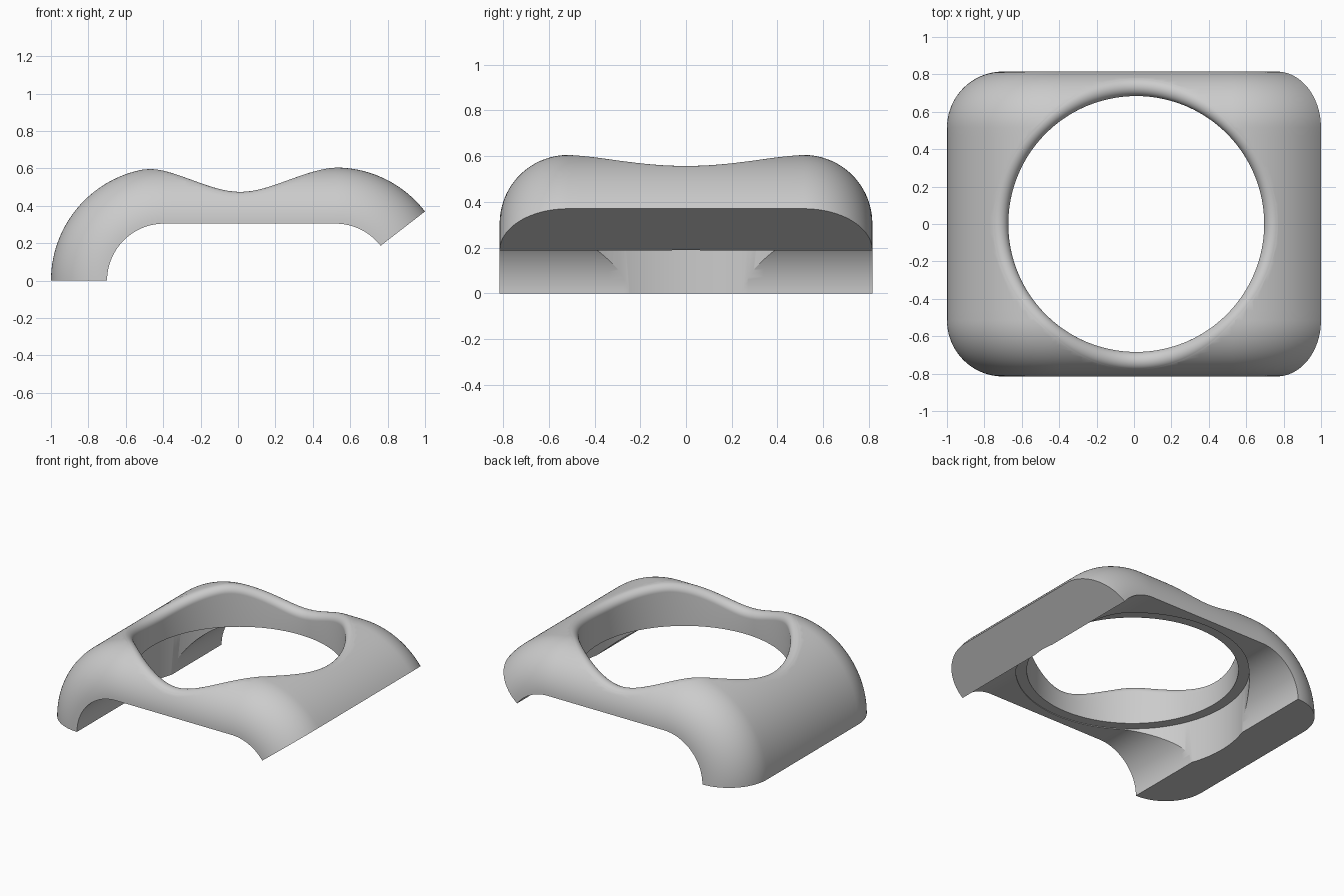
import bpy
import bmesh
from math import sin, cos, pi, radians, sqrt, atan2

if "Cube" in bpy.data.objects:
    bpy.data.objects.remove(bpy.data.objects["Cube"], do_unlink=True)

# Main dimensions
INNER, THICK = 0.305, 0.3           # bend radius of the underside, wall thickness
LEFT_X, RIGHT_X = -0.395, 0.521     # centres of the two bends
HALF = 0.815                        # half width
CUT = radians(37.7)                 # angle of the short end
HOLE_X, HOLE_R, BORE_R, BORE_Z = 0.012, 0.684, 0.755, 0.31
FILLET = 0.05

grey = bpy.data.materials.new("plain_grey")
grey.use_nodes = True
grey.diffuse_color = (0.6, 0.6, 0.6, 1)
grey.node_tree.nodes["Principled BSDF"].inputs["Base Color"].default_value = grey.diffuse_color


def loft(name, rings, loop=False):
    """Skin closed rings of points; cap the ends, or close the rings into a loop."""
    bm = bmesh.new()
    rows = [[bm.verts.new(p) for p in ring] for ring in rings]
    pairs = list(zip(rows, rows[1:]))
    if loop:
        pairs.append((rows[-1], rows[0]))
        for i in (0, -1):
            bm.faces.new([row[i] for row in rows])
    else:
        bm.faces.new(rows[0])
        bm.faces.new(rows[-1])
    n = len(rows[0])
    for a, b in pairs:
        for i in range(n - 1 if loop else n):
            j = (i + 1) % n
            bm.faces.new((a[i], a[j], b[j], b[i]))
    bmesh.ops.recalc_face_normals(bm, faces=bm.faces)
    mesh = bpy.data.meshes.new(name)
    bm.to_mesh(mesh)
    bm.free()
    mesh.materials.append(grey)
    obj = bpy.data.objects.new(name, mesh)
    bpy.context.collection.objects.link(obj)
    return obj


def spread(a, b, n):
    return [a + (b - a) * i / n for i in range(n + 1)]


# Cross-section (y, radius): flat bottom, fully rounded top corners
FLAT = HALF - THICK
corner = [(FLAT + THICK * cos(t), INNER + THICK * sin(t)) for t in spread(0, pi / 2, 24)]
section = corner + [(y, INNER + THICK) for y in spread(FLAT, -FLAT, 20)[1:-1]]
section += [(-y, r) for y, r in reversed(corner)]
section += [(y, INNER) for y in spread(-HALF, HALF, 24)[1:-1]]

# Path: tall bend, straight deck, short bend
path = [(LEFT_X, t) for t in spread(pi, pi / 2, 40)]
path += [(x, pi / 2) for x in spread(LEFT_X, RIGHT_X, 16)[1:-1]]
path += [(RIGHT_X, t) for t in spread(pi / 2, CUT, 28)]
body = loft("arched_body", [[(cx + r * cos(t), y, r * sin(t)) for y, r in section]
                            for cx, t in path])


def top_height(x, y):
    """Height of the outer skin above a point of the plan."""
    r = INNER + sqrt(max(0, THICK ** 2 - max(0, abs(y) - FLAT) ** 2))
    dx = max(LEFT_X - x, x - RIGHT_X, 0)
    return sqrt(max(0, r * r - dx * dx))


def cutter_ring(a):
    """Counterbore, hole wall and rolling-ball lip, in one radial plane."""
    def gap(u):
        rho = HOLE_R + FILLET * (1 + u)
        return top_height(HOLE_X + rho * cos(a), rho * sin(a)) - FILLET * sqrt(1 - u * u)
    u = min(spread(-0.2, 0.99, 600), key=gap)
    zc = gap(u) - 0.0005
    end = atan2(sqrt(1 - u * u), u)
    mid = HOLE_R + FILLET
    pts = [(BORE_R, -0.2), (BORE_R, BORE_Z), (HOLE_R, BORE_Z)]
    pts += [(mid + FILLET * cos(t), zc + FILLET * sin(t)) for t in spread(pi, end, 14)]
    # leave the skin along a slightly raised tangent
    out = end - pi / 2 + 0.25
    rho, z = pts[-1]
    pts += [(rho + 0.03 * cos(out), z + 0.03 * sin(out)), (rho + 0.03 * cos(out), 0.9)]
    return [(HOLE_X + p * cos(a), p * sin(a), h) for p, h in pts]


SEGMENTS = 180
cutter = loft("hole_cutter", [cutter_ring(2 * pi * (i + 0.5) / SEGMENTS)
                              for i in range(SEGMENTS)], loop=True)
cutter.hide_render = True

# Cut the opening, then shade smooth with sharp rims
mod = body.modifiers.new("opening", "BOOLEAN")
mod.operation = "DIFFERENCE"
mod.solver = "EXACT"
mod.object = cutter
bpy.ops.object.select_all(action="DESELECT")
bpy.context.view_layer.objects.active = body
body.select_set(True)
bpy.ops.object.modifier_apply(modifier=mod.name)
bpy.data.objects.remove(cutter, do_unlink=True)
bpy.ops.object.shade_smooth_by_angle(angle=radians(30))
